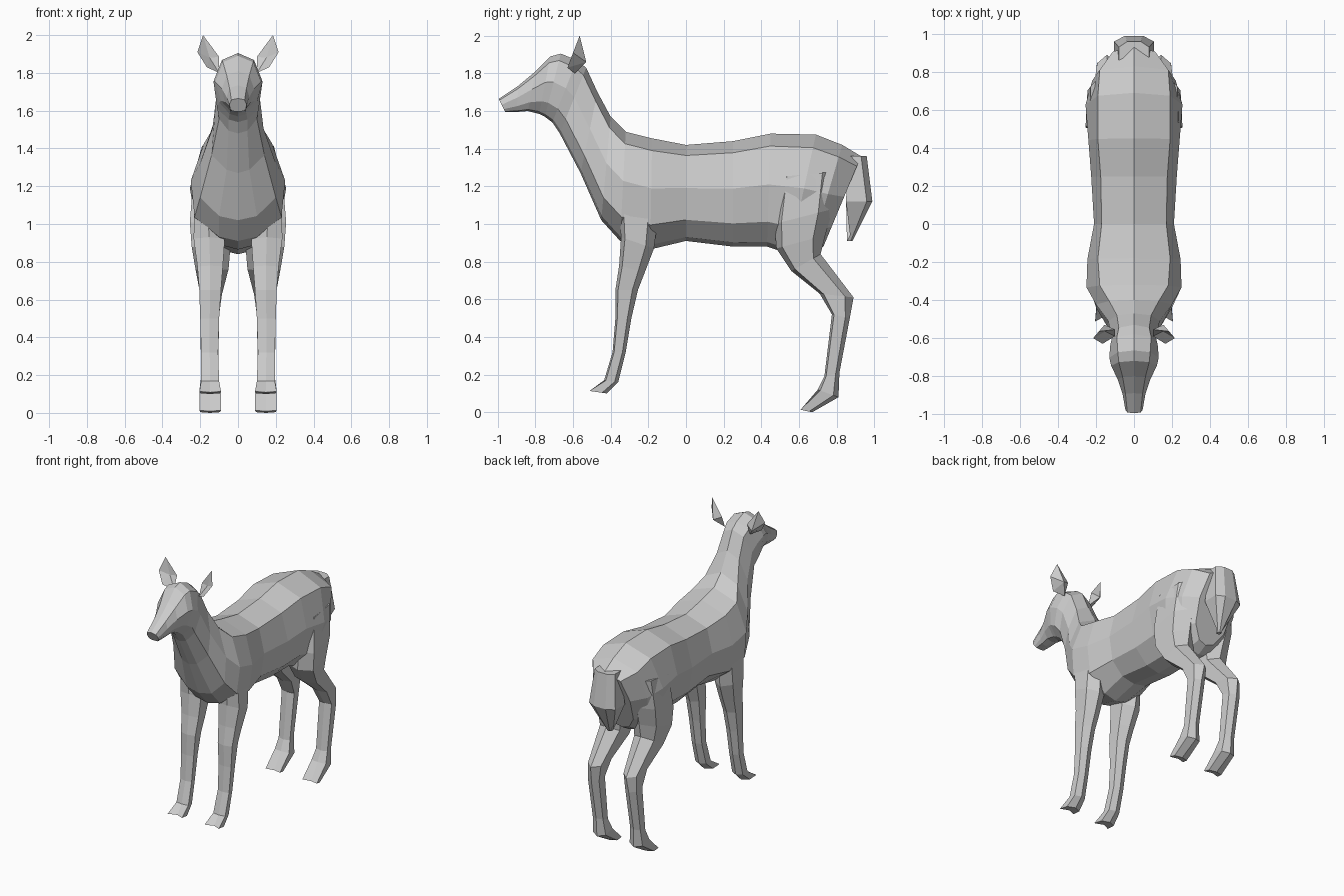
import bpy, bmesh
from mathutils import Vector

coat = bpy.data.materials.new("pale grey coat")
coat.diffuse_color = (0.6, 0.6, 0.6, 1)


def make(name, rings, mirror=False, cap_start=True, cap_end=True):
    """Skin a row of equal-length rings into one flat-shaded object."""
    bm = bmesh.new()
    loops = [[bm.verts.new(p) for p in ring] for ring in rings]
    n = len(loops[0])
    for a, b in zip(loops, loops[1:]):
        for i in range(n):
            j = (i + 1) % n
            bm.faces.new((a[i], a[j], b[j], b[i]))
    if cap_start:
        bm.faces.new(loops[0])
    if cap_end:
        bm.faces.new(loops[-1])
    return finish(name, bm, mirror)


def finish(name, bm, mirror):
    bmesh.ops.recalc_face_normals(bm, faces=bm.faces)
    mesh = bpy.data.meshes.new(name)
    bm.to_mesh(mesh)
    bm.free()
    mesh.materials.append(coat)
    ob = bpy.data.objects.new(name, mesh)
    bpy.context.collection.objects.link(ob)
    if mirror:
        ob.modifiers.new("mirror", 'MIRROR')
    return ob


def trunk_ring(ty, tz, by, bz, *widths):
    """Ten-sided section hung between a spine point and a belly point."""
    top, bottom = Vector((0, ty, tz)), Vector((0, by, bz))
    side = [top.lerp(bottom, t) + Vector((w, 0, 0))
            for t, w in zip((0.11, 0.45, 0.78, 0.96), widths)]
    return [top] + side + [bottom] + [Vector((-p.x, p.y, p.z)) for p in reversed(side)]


def leg_ring(fy, fz, by, bz, x0, x1, notch=0.0):
    """Six-sided section between a front point and a back point."""
    f, b = Vector((0, fy, fz)), Vector((0, by, bz))
    spots = ((notch, .5), (.12, 1), (.75, .95), (1, .5), (.75, .05), (.12, 0))
    return [f.lerp(b, t) + Vector((x0 + (x1 - x0) * u, 0, 0)) for t, u in spots]


# spine y, z, belly y, z, then four half widths from spine to belly
neck_end = (-.58, 1.87, -.71, 1.54, .09, .125, .11, .05)
body = [
    (.93, 1.36, .73, .88, .11, .14, .12, .06),
    (.83, 1.42, .66, .84, .18, .22, .18, .08),
    (.69, 1.475, .55, .84, .19, .255, .22, .10),
    (.45, 1.48, .43, .88, .19, .24, .20, .10),
    (.25, 1.44, .25, .88, .175, .225, .195, .10),
    (0, 1.42, 0, .91, .17, .21, .185, .10),
    (-.18, 1.455, -.19, .865, .19, .245, .22, .09),
    (-.32, 1.49, -.35, .91, .18, .25, .23, .10),
    (-.40, 1.57, -.45, 1.02, .13, .20, .20, .10),
    (-.47, 1.70, -.56, 1.27, .09, .135, .14, .06),
    (-.53, 1.83, -.67, 1.48, .08, .115, .10, .05),
    neck_end,
]
make("body", [trunk_ring(*s) for s in body], cap_end=False)

# skull tapering to the muzzle
head = [
    neck_end,
    (-.665, 1.905, -.75, 1.57, .085, .13, .10, .045),
    (-.72, 1.89, -.78, 1.585, .08, .12, .09, .04),
    (-.80, 1.81, -.84, 1.60, .06, .085, .07, .04),
    (-.89, 1.735, -.90, 1.595, .045, .06, .05, .035),
    (-.995, 1.665, -.96, 1.595, .035, .045, .042, .03),
]
make("head", [trunk_ring(*s) for s in head], cap_start=False)

# front y, z, back y, z, inner x, outer x, optional hoof notch
front_leg = [
    (-.36, 1.12, -.14, 1.10, .10, .23),
    (-.345, .93, -.17, .87, .07, .235),
    (-.355, .78, -.22, .74, .08, .215),
    (-.375, .65, -.255, .65, .09, .205),
    (-.375, .50, -.29, .50, .10, .20),
    (-.39, .32, -.32, .32, .105, .195),
    (-.435, .17, -.36, .16, .10, .195),
    (-.525, .115, -.42, .10, .09, .205, .4),
]
make("front_leg", [leg_ring(*s) for s in front_leg], mirror=True)

hind_leg = [
    (.50, 1.25, .80, 1.28, .08, .235),
    (.47, 1.0, .78, 1.08, .05, .255),
    (.48, .87, .74, .94, .04, .245),
    (.56, .75, .715, .84, .05, .225),
    (.71, .63, .89, .61, .085, .20),
    (.775, .52, .87, .50, .10, .20),
    (.735, .19, .815, .21, .105, .195),
    (.70, .12, .81, .08, .09, .205),
    (.60, .015, .67, .0, .09, .205, .4),
]
make("hind_leg", [leg_ring(*s) for s in hind_leg], mirror=True)

# tail: flat fan hanging from the rump, tapering to a point
tail = [(.86, 1.36, .96, 1.36, .08), (.85, 1.12, .99, 1.12, .105), (.875, .91, .885, .91, .015)]
make("tail", [[(-w, yi, z0), (w, yi, z0), (w, yo - .03, z1), (w * .45, yo, z1),
               (-w * .45, yo, z1), (-w, yo - .03, z1)] for yi, z0, yo, z1, w in tail])

# ear: cupped leaf with a hollow front and a raised back
bm = bmesh.new()
rim = [bm.verts.new(p) for p in ((.185, -.565, 2.0), (.215, -.60, 1.91), (.165, -.63, 1.83),
                                 (.10, -.59, 1.80), (.10, -.555, 1.885))]
hollow = bm.verts.new((.15, -.565, 1.88))
back = bm.verts.new((.155, -.53, 1.86))
for i in range(5):
    a, b = rim[i], rim[(i + 1) % 5]
    bm.faces.new((a, b, hollow))
    bm.faces.new((b, a, back))
finish("ear", bm, True)
